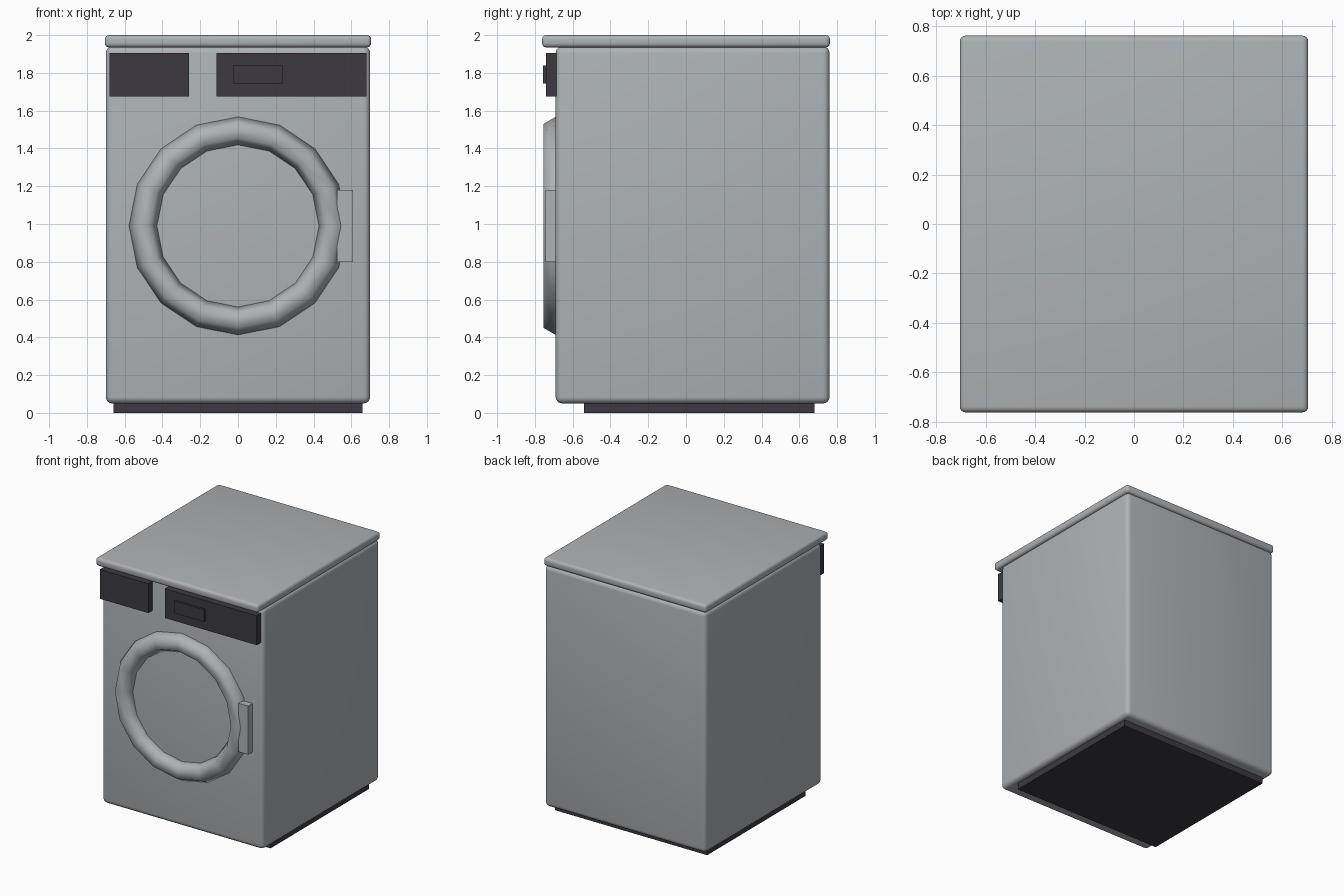
import bpy
import math

cube = bpy.data.objects.get("Cube")
if cube:
    bpy.data.objects.remove(cube, do_unlink=True)


def make_material(name, rgb):
    mat = bpy.data.materials.new(name)
    mat.use_nodes = True
    colour = (*rgb, 1)
    mat.diffuse_color = colour
    mat.node_tree.nodes["Principled BSDF"].inputs["Base Color"].default_value = colour
    return mat


enamel = make_material("grey enamel", (0.42, 0.45, 0.47))
plastic = make_material("dark plastic", (0.045, 0.042, 0.052))


def box(name, x, y, z, mat, bevel=0):
    """Box spanning the given (min, max) ranges, with optional rounded edges."""
    spans = (x, y, z)
    bpy.ops.mesh.primitive_cube_add(size=1, location=[(a + b) / 2 for a, b in spans])
    obj = bpy.context.object
    obj.name = name
    obj.scale = [b - a for a, b in spans]
    bpy.ops.object.transform_apply(location=False, rotation=False, scale=True)
    obj.data.materials.append(mat)
    if bevel:
        mod = obj.modifiers.new("rounded edges", "BEVEL")
        mod.width = bevel
        mod.segments = 4
        bpy.ops.object.modifier_apply(modifier=mod.name)
        bpy.ops.object.shade_smooth_by_angle(angle=math.radians(35))
    return obj


# Cabinet, overhanging worktop and recessed plinth
box("cabinet", (-0.7, 0.7), (-0.69, 0.76), (0.05, 1.94), enamel, 0.035)
box("worktop", (-0.705, 0.705), (-0.762, 0.762), (1.935, 2.0), enamel, 0.022)
box("plinth", (-0.66, 0.66), (-0.54, 0.68), (0, 0.07), plastic)

# Detergent drawer, control panel and display
box("detergent_drawer", (-0.68, -0.26), (-0.74, -0.67), (1.675, 1.905), plastic)
box("control_panel", (-0.115, 0.68), (-0.74, -0.67), (1.675, 1.905), plastic)
box("display", (-0.025, 0.235), (-0.757, -0.72), (1.745, 1.84), plastic)

# Door ring, half sunk into the front
bpy.ops.mesh.primitive_torus_add(
    major_radius=0.503, minor_radius=0.074, major_segments=16, minor_segments=6,
    location=(0, -0.69, 0.99), rotation=(math.pi / 2, 0, 0))
ring = bpy.context.object
ring.name = "door_ring"
ring.data.materials.append(enamel)
bpy.ops.object.shade_smooth()

# Door handle
box("door_handle", (0.525, 0.61), (-0.745, -0.67), (0.8, 1.18), enamel)
